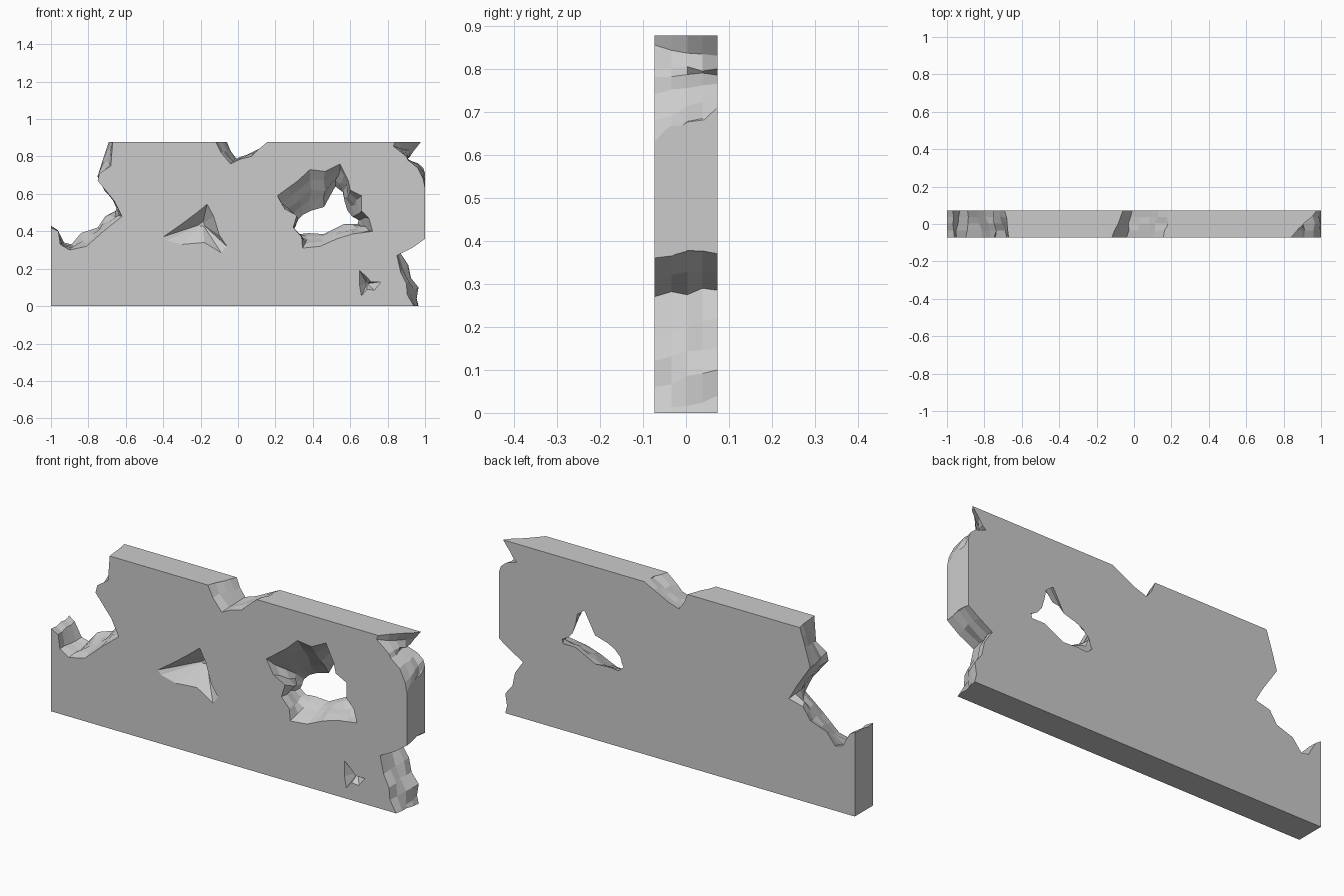
import bpy, bmesh, random
from mathutils import Vector

if "Cube" in bpy.data.objects:
    bpy.data.objects.remove(bpy.data.objects["Cube"])

random.seed(4)
HALF = 0.073      # half thickness of the wall
HEIGHT = 0.877


def make_object(name, bm):
    bmesh.ops.recalc_face_normals(bm, faces=bm.faces)
    mesh = bpy.data.meshes.new(name)
    bm.to_mesh(mesh)
    bm.free()
    obj = bpy.data.objects.new(name, mesh)
    bpy.context.collection.objects.link(obj)
    return obj


def subdivide(front, back, step=0.065):
    # add slightly wandering points on long outline edges, keeping both outlines paired
    f2, b2 = [], []
    for i in range(len(front)):
        f, b = Vector(front[i]), Vector(back[i])
        fn, bn = Vector(front[(i + 1) % len(front)]), Vector(back[(i + 1) % len(back)])
        n = max(1, min(3, round((fn - f).length / step)))
        for k in range(n):
            f2.append(f.lerp(fn, k / n))
            b2.append(b.lerp(bn, k / n))
    return f2, b2


def loft_cutter(name, rings):
    # rings: list of (y, outline points in x, z)
    bm = bmesh.new()
    loops = [[bm.verts.new((p[0], y, p[1])) for p in pts] for y, pts in rings]
    n = len(loops[0])
    for a, b in zip(loops, loops[1:]):
        for i in range(n):
            j = (i + 1) % n
            bm.faces.new((a[i], a[j], b[j], b[i]))
    bm.faces.new(loops[0])
    bm.faces.new(loops[-1])
    obj = make_object(name, bm)
    obj.hide_render = True
    return obj


def jitter(p, amount):
    return p + Vector((random.uniform(-amount, amount), random.uniform(-amount, amount)))


def breach(name, front, back, rough=0.011):
    front, back = subdivide(front, back)
    rings = [(-HALF - 0.03, front), (-HALF, front)]
    for t in (0.27, 0.52, 0.76):
        rings.append((-HALF + 2 * HALF * t,
                      [jitter(f.lerp(b, t), rough) for f, b in zip(front, back)]))
    rings += [(HALF, back), (HALF + 0.03, back)]
    return loft_cutter(name, rings)


def dent(name, outline, apex, depth, steps):
    outline, _ = subdivide(outline, outline, 0.09)
    apex = Vector(apex)
    rings = [(-HALF - 0.03, outline), (-HALF, outline)]
    for k in range(1, steps + 1):
        t = k / steps
        rings.append((-HALF + depth * t, [p.lerp(apex, 0.88 * t) for p in outline]))
    return loft_cutter(name, rings)


# solid slab
bm = bmesh.new()
bmesh.ops.create_cube(bm, size=1)
for v in bm.verts:
    v.co = (v.co.x * 2, v.co.y * 2 * HALF, (v.co.z + 0.5) * HEIGHT)
wall = make_object("broken_wall", bm)

cutters = []

# missing upper left corner
outer = [(-0.68, 0.97), (-1.1, 0.97), (-1.1, 0.43)]
cutters.append(breach(
    "left_corner_cut",
    [(-1, 0.42), (-0.96, 0.40), (-0.95, 0.33), (-0.90, 0.30), (-0.81, 0.32), (-0.72, 0.40),
     (-0.62, 0.48), (-0.66, 0.56), (-0.75, 0.67), (-0.74, 0.71), (-0.68, 0.75), (-0.67, 0.88)] + outer,
    [(-1, 0.43), (-0.97, 0.41), (-0.93, 0.34), (-0.89, 0.33), (-0.84, 0.39), (-0.75, 0.42),
     (-0.71, 0.48), (-0.63, 0.50), (-0.67, 0.57), (-0.75, 0.69), (-0.72, 0.79), (-0.69, 0.88)] + outer,
    0.007))

# notch in the top edge
outer = [(0.18, 0.97), (-0.12, 0.97)]
cutters.append(breach(
    "top_notch_cut",
    [(-0.12, 0.88), (-0.09, 0.82), (-0.04, 0.76), (0.01, 0.785), (0.07, 0.80), (0.10, 0.83), (0.16, 0.88)] + outer,
    [(-0.06, 0.88), (-0.04, 0.83), (-0.01, 0.79), (0.05, 0.81), (0.09, 0.83), (0.13, 0.85), (0.19, 0.88)] + outer,
    0.007))

# chipped upper right corner
outer = [(1.1, 0.60), (1.1, 0.97)]
cutters.append(breach(
    "right_corner_cut",
    [(0.84, 0.97), (0.84, 0.88), (0.83, 0.855), (0.90, 0.80), (0.91, 0.78), (0.96, 0.74), (0.99, 0.68), (1.0, 0.63)] + outer,
    [(1.0, 0.97), (0.98, 0.88), (0.94, 0.83), (0.92, 0.80), (0.90, 0.785), (0.96, 0.765), (0.99, 0.74), (1.0, 0.71)] + outer,
    0.007))

# broken lower right edge
outer = [(1.1, -0.1), (1.1, 0.41)]
cutters.append(breach(
    "right_edge_cut",
    [(1.0, 0.36), (0.93, 0.31), (0.85, 0.27), (0.87, 0.18), (0.90, 0.12), (0.905, 0.06), (0.94, 0.0), (0.97, -0.1)] + outer,
    [(1.0, 0.37), (0.94, 0.33), (0.865, 0.285), (0.91, 0.22), (0.925, 0.15), (0.965, 0.10), (0.955, 0.04), (0.99, -0.1)] + outer,
    0.009))

# large hole through the wall, wider at the front
cutters.append(breach(
    "large_hole_cut",
    [(0.21, 0.59), (0.32, 0.67), (0.385, 0.73), (0.465, 0.72), (0.545, 0.76), (0.59, 0.67), (0.60, 0.62),
     (0.66, 0.59), (0.66, 0.51), (0.70, 0.47), (0.72, 0.40), (0.61, 0.385), (0.53, 0.36), (0.44, 0.32),
     (0.345, 0.31), (0.34, 0.37), (0.295, 0.42), (0.315, 0.485), (0.25, 0.52)],
    [(0.32, 0.46), (0.35, 0.49), (0.39, 0.51), (0.46, 0.53), (0.52, 0.64), (0.56, 0.61), (0.57, 0.56),
     (0.585, 0.51), (0.61, 0.48), (0.645, 0.46), (0.64, 0.44), (0.57, 0.44), (0.52, 0.415), (0.46, 0.385),
     (0.38, 0.39), (0.33, 0.385), (0.30, 0.41), (0.31, 0.43), (0.313, 0.445)],
    0.008))

# shallow dents in the front face
cutters.append(dent(
    "middle_dent_cut",
    [(-0.40, 0.37), (-0.30, 0.44), (-0.22, 0.50), (-0.165, 0.545), (-0.13, 0.48), (-0.10, 0.38),
     (-0.06, 0.32), (-0.09, 0.285), (-0.13, 0.31), (-0.18, 0.34), (-0.30, 0.33), (-0.38, 0.35)],
    (-0.19, 0.44), 0.08, 2))
cutters.append(dent(
    "small_dent_cut",
    [(0.65, 0.19), (0.69, 0.155), (0.71, 0.13), (0.765, 0.13), (0.73, 0.085), (0.69, 0.09),
     (0.66, 0.055), (0.65, 0.11)],
    (0.69, 0.12), 0.05, 2))

# carve all the damage out of the slab
bpy.context.view_layer.objects.active = wall
wall.select_set(True)
for cutter in cutters:
    mod = wall.modifiers.new(cutter.name, "BOOLEAN")
    mod.operation = "DIFFERENCE"
    mod.solver = "EXACT"
    mod.object = cutter
    bpy.ops.object.modifier_apply(modifier=mod.name)
    bpy.data.objects.remove(cutter)
